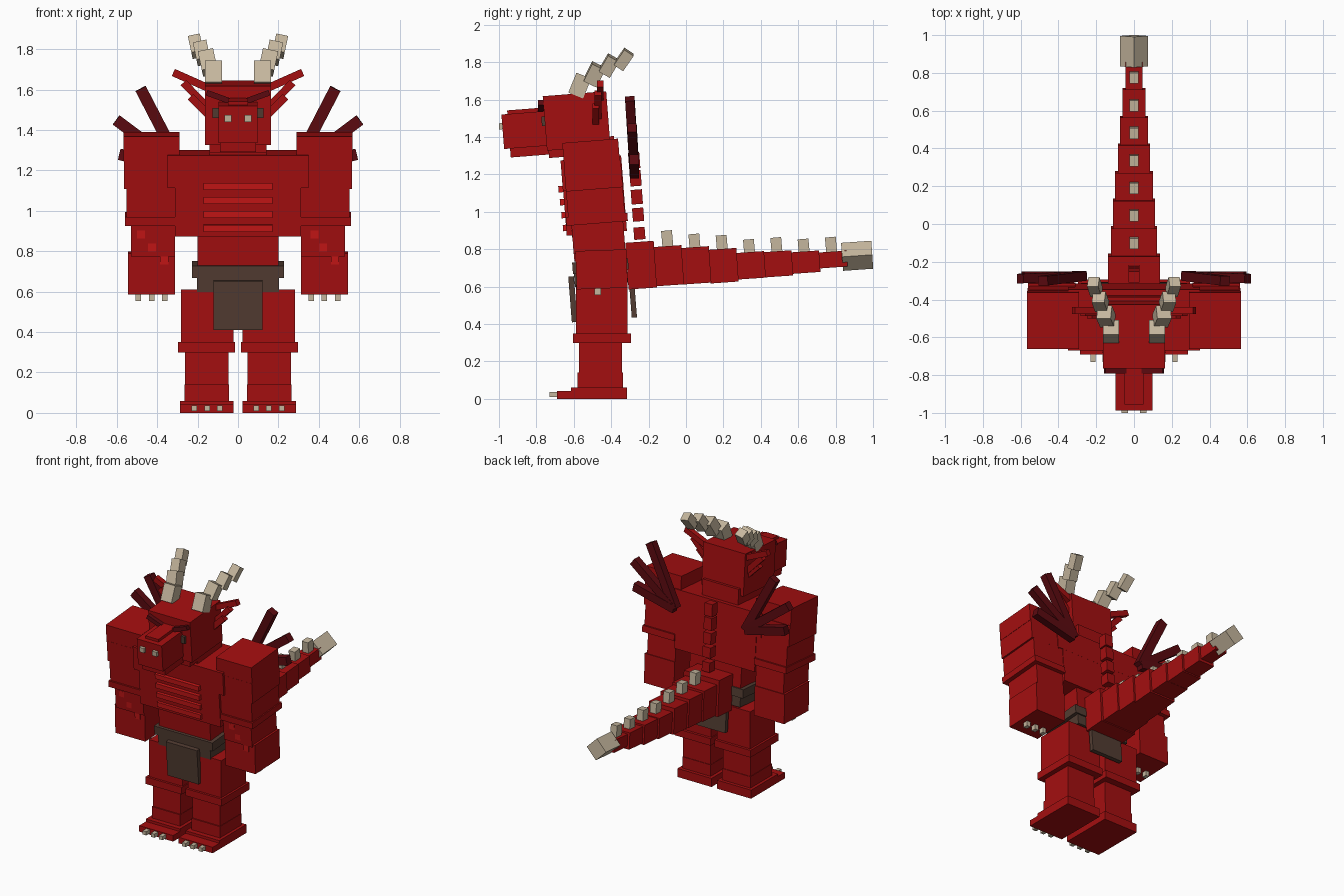
import bpy, math
from mathutils import Matrix, Vector

if "Cube" in bpy.data.objects:
    bpy.data.objects.remove(bpy.data.objects["Cube"])

def mat(name, rgb):
    m = bpy.data.materials.new(name)
    m.diffuse_color = (*rgb, 1)
    m.use_nodes = True
    m.node_tree.nodes["Principled BSDF"].inputs["Base Color"].default_value = m.diffuse_color
    return m

RED = mat("red hide", (0.37, 0.0045, 0.005))
BRIGHT = mat("bright red plates", (0.57, 0.008, 0.008))
DARK = mat("dark red wings", (0.105, 0.003, 0.005))
BROWN = mat("brown leather", (0.085, 0.046, 0.032))
BONE = mat("bone", (0.56, 0.47, 0.34))
LEAN = 4.5  # forward lean of the upper body, degrees

def block(name, c, s, m, rot=None):
    """Box with centre c, size s and a rotation matrix."""
    x, y, z = (v / 2 for v in s)
    vs = [(i * x, j * y, k * z) for k in (-1, 1) for j in (-1, 1) for i in (-1, 1)]
    fs = [(0, 2, 3, 1), (4, 5, 7, 6), (0, 1, 5, 4), (2, 6, 7, 3), (0, 4, 6, 2), (1, 3, 7, 5)]
    me = bpy.data.meshes.new(name)
    me.from_pydata(vs, [], fs)
    me.materials.append(m)
    ob = bpy.data.objects.new(name, me)
    bpy.context.collection.objects.link(ob)
    ob.matrix_world = Matrix.Translation(c) @ (rot or Matrix())
    return ob

def rx(deg):
    return Matrix.Rotation(math.radians(deg), 4, 'X')

def box(name, x, y, z, m, lean=0):
    """Box from (min, max) ranges, leaning forward by degrees."""
    r = (x, y, z)
    return block(name, [(a + b) / 2 for a, b in r], [b - a for a, b in r], m, rx(lean))

def mid(name, w, y, z, m, lean=0):
    return box(name, (-w, w), y, z, m, lean)

def pair(name, x, y, z, m, lean=0):
    box(name + "_right", x, y, z, m, lean)
    box(name + "_left", (-x[1], -x[0]), y, z, m, lean)

def bar(name, a, b, w, t, m):
    """Flat bar between two points, thickness t along y."""
    a, b = Vector(a), Vector(b)
    d = (b - a).normalized()
    side = d.cross(Vector((0, 1, 0))).normalized()
    rot = Matrix((side, d.cross(side), d)).transposed().to_4x4()
    block(name, (a + b) / 2, (w, t, (b - a).length), m, rot)

# legs and feet
pair("heel", (.022, .286), (-.615, -.315), (0, .06), RED)
pair("toe_plate", (.022, .286), (-.69, -.6), (0, .042), RED)
pair("ankle", (.045, .265), (-.58, -.338), (.055, .14), RED)
pair("shin", (.047, .262), (-.572, -.342), (.13, .31), RED)
pair("knee_band", (.015, .296), (-.604, -.294), (.30, .35), RED)
pair("thigh", (.022, .281), (-.588, -.312), (.345, .61), RED)
for i, x in enumerate((.09, .153, .217)):
    pair(f"toe_claw_{i}", (x - .014, x + .014), (-.73, -.68), (.01, .036), BONE)

# hips, belt and cloths
mid("hips", .19, (-.58, -.325), (.59, .73), RED)
mid("belt", .227, (-.607, -.308), (.68, .74), BROWN, LEAN)
mid("belt_lower", .203, (-.597, -.312), (.61, .685), BROWN, LEAN)
mid("front_cloth", .121, (-.62, -.59), (.41, .655), BROWN, LEAN)
mid("back_cloth", .121, (-.298, -.27), (.435, .64), BROWN, LEAN)

# torso
mid("abdomen", .2, (-.595, -.325), (.715, .885), RED, LEAN)
mid("midriff", .312, (-.648, -.325), (.885, 1.135), RED, LEAN)
mid("chest", .35, (-.665, -.34), (1.125, 1.288), RED, LEAN)
mid("neck", .14, (-.65, -.38), (1.25, 1.395), RED, LEAN)
for i in range(4):
    z, y = 1.122 - i * .069, -.682 + i * .008
    mid(f"chest_rib_{i}", .17, (y, y + .05), (z - .017, z + .017), BRIGHT, LEAN)

# spine ridge
for i, (z, h) in enumerate(((1.275, .085), (1.18, .085), (1.08, .078), (.985, .072), (.885, .066))):
    y = -.277 + i * .007
    mid(f"spine_block_{i}", .03, (y - .03, y + .03), (z - h / 2, z + h / 2), RED, LEAN)

# arms
pair("shoulder", (.29, .566), (-.657, -.358), (1.255, 1.38), RED, LEAN)
pair("upper_arm", (.285, .564), (-.648, -.343), (1.12, 1.265), RED, LEAN)
pair("elbow", (.30, .552), (-.636, -.332), (.975, 1.125), RED, LEAN)
pair("elbow_band", (.31, .56), (-.64, -.312), (.938, .982), RED, LEAN)
pair("forearm", (.312, .53), (-.607, -.33), (.785, .945), RED, LEAN)
pair("hand", (.312, .545), (-.588, -.315), (.59, .795), RED, 2)
for i, x in enumerate((.363, .427, .494)):
    pair(f"finger_claw_{i}", (x - .014, x + .014), (-.49, -.455), (.555, .6), BONE)
for side, xs in (("left", (-.48, -.425, -.365)), ("right", (.378, .42, .48))):
    for i, x in enumerate(xs):
        z, y = .885 - i * .065, -.61 + i * .006
        box(f"arm_scale_{side}_{i}", (x - .02, x + .02), (y, y + .03),
            (z - .02, z + .02), BRIGHT, LEAN)

# head and snout
mid("head", .163, (-.755, -.415), (1.34, 1.632), RED, LEAN)
mid("throat", .14, (-.735, -.42), (1.3, 1.37), RED, LEAN)
mid("snout", .097, (-.98, -.74), (1.345, 1.53), RED, LEAN)
mid("jaw", .088, (-.94, -.7), (1.3, 1.37), RED, LEAN)
mid("nose_ridge", .05, (-.955, -.76), (1.51, 1.55), RED, LEAN)
pair("nostril", (.032, .067), (-1.0, -.96), (1.442, 1.475), BONE, LEAN)
pair("eye", (.095, .125), (-.772, -.74), (1.46, 1.51), BROWN, LEAN)

for s, side in ((1, "right"), (-1, "left")):
    # brows
    bar(f"brow_{side}", (s * .045, -.775, 1.545), (s * .155, -.775, 1.585), .028, .035, DARK)
    # cheek frills
    for i, (a, b) in enumerate((((.14, 1.605), (.32, 1.685)), ((.15, 1.51), (.27, 1.635)),
                                ((.14, 1.47), (.235, 1.565)))):
        y = -.458 - i * .012
        bar(f"cheek_frill_{side}_{i}", (s * a[0], y, a[1]), (s * b[0], y, b[1]), .038, .036, RED)
    # wing ribs fanning from the back
    for i, (x, z) in enumerate(((.482, 1.605), (.603, 1.45), (.588, 1.28))):
        y = -.27 - (z - 1.2) * .075
        bar(f"wing_rib_{side}_{i}", (s * .275, -.275, 1.205), (s * x, y, z), .057, .05, DARK)
    # horns in four steps curving back
    for i, (x, y, z, w, h) in enumerate(((.121, -.568, 1.675, .085, .115), (.148, -.49, 1.735, .077, .105),
                                         (.178, -.412, 1.782, .068, .1), (.207, -.333, 1.815, .06, .1))):
        rot = Matrix.Rotation(math.radians(s * 12 * min(i, 1)), 4, 'Y') @ rx(-22 - 4 * i)
        block(f"horn_{side}_{i}", (s * x, y, z), (w, w, h), BONE, rot)

# tail segments, thinning towards the tip
widths = (.138, .123, .112, .1, .086, .074, .061, .045)
heights = (.25, .21, .195, .18, .142, .135, .115, .085)
centres = (.715, .712, .714, .712, .714, .722, .731, .745)
for i in range(8):
    y = -.24 + i * .1465
    mid(f"tail_segment_{i}", widths[i], (y - .076, y + .076),
        (centres[i] - heights[i] / 2, centres[i] + heights[i] / 2), RED, 4)
for i, top in enumerate((.9, .882, .875, .853, .863, .855, .865)):
    y = -.1 + i * .146
    mid(f"tail_spike_{i}", .024, (y - .029, y + .029), (top - .1, top), BONE, 5)

# tail tip, a square bar standing on its edge
block("tail_tip", (0, .915, .765), (.106, .162, .106), BONE,
      rx(4) @ Matrix.Rotation(math.radians(45), 4, 'Y'))
